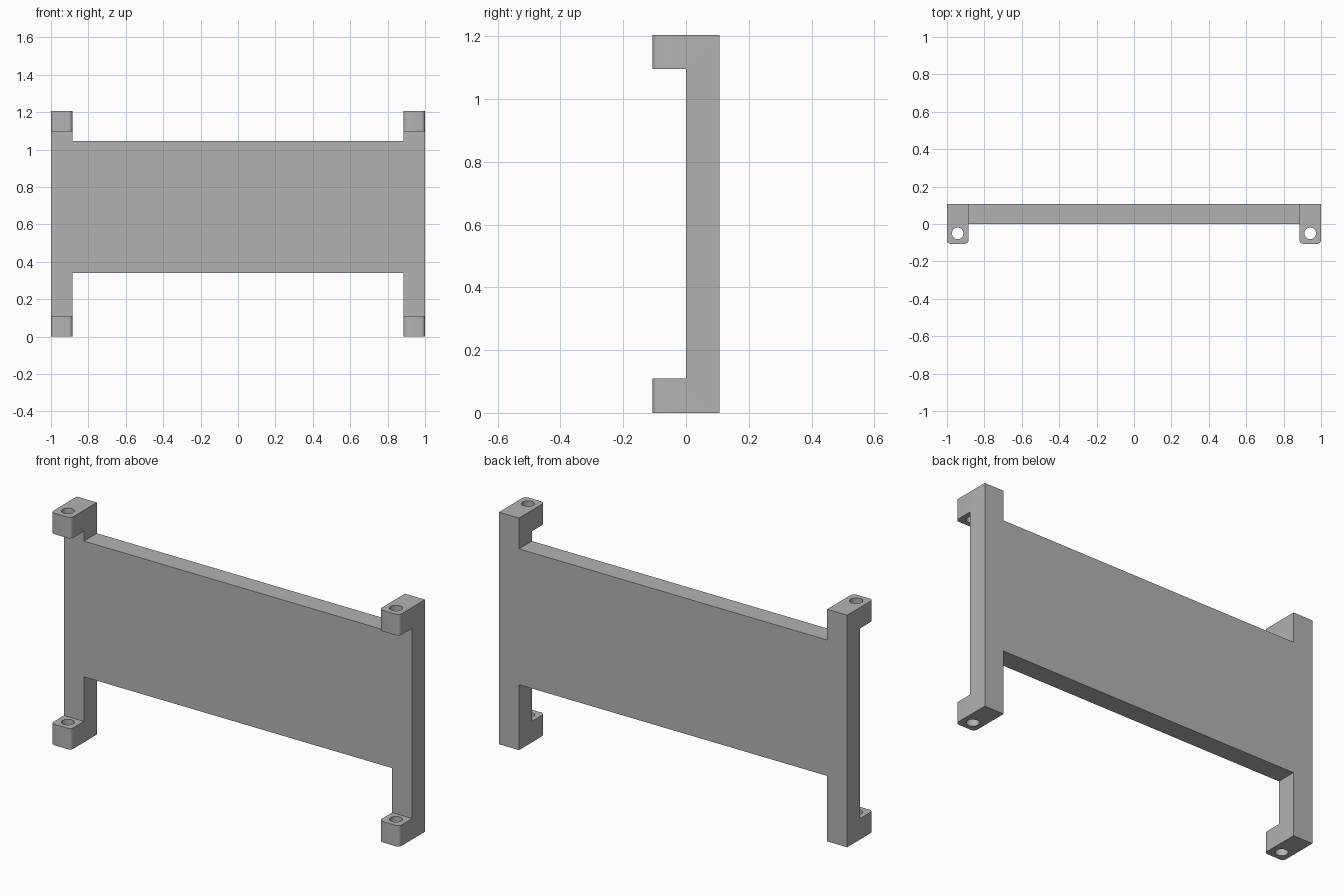
import bpy, bmesh
from mathutils import Matrix

if "Cube" in bpy.data.objects:
    bpy.data.objects.remove(bpy.data.objects["Cube"])

HEIGHT, DEPTH = 1.205, 0.106
INNER_X, LUG_H = 0.885, 0.109
CORNER, BORE_R = 0.02, 0.031

grey = bpy.data.materials.new("Plain grey")
grey.use_nodes = True
colour = (0.45, 0.45, 0.45, 1)
grey.diffuse_color = colour
grey.node_tree.nodes["Principled BSDF"].inputs["Base Color"].default_value = colour


def make_object(name, bm):
    bmesh.ops.recalc_face_normals(bm, faces=bm.faces)
    mesh = bpy.data.meshes.new(name)
    bm.to_mesh(mesh)
    bm.free()
    mesh.materials.append(grey)
    obj = bpy.data.objects.new(name, mesh)
    bpy.context.collection.objects.link(obj)
    return obj


def boolean(target, helper, operation):
    mod = target.modifiers.new(operation.title(), "BOOLEAN")
    mod.operation, mod.solver, mod.object = operation, "EXACT", helper
    bpy.context.view_layer.objects.active = target
    bpy.ops.object.modifier_apply(modifier=mod.name)
    bpy.data.objects.remove(helper)


def post(side):
    """C-shaped side profile pulled across the width of the post."""
    profile = [(DEPTH, 0), (DEPTH, HEIGHT), (-DEPTH, HEIGHT), (-DEPTH, HEIGHT - LUG_H),
               (0, HEIGHT - LUG_H), (0, LUG_H), (-DEPTH, LUG_H), (-DEPTH, 0)]
    bm = bmesh.new()
    face = bm.faces.new([bm.verts.new((side * INNER_X, y, z)) for y, z in profile])
    pulled = bmesh.ops.extrude_face_region(bm, geom=[face])["geom"]
    bmesh.ops.translate(bm, vec=(side * (1 - INNER_X), 0, 0),
                        verts=[v for v in pulled if isinstance(v, bmesh.types.BMVert)])
    # round the upright front corners of both lugs
    corners = [e for e in bm.edges
               if all(v.co.y < -DEPTH + 0.001 for v in e.verts)
               and abs(e.verts[0].co.x - e.verts[1].co.x) < 0.001]
    bmesh.ops.bevel(bm, geom=corners, offset=CORNER, segments=5, profile=0.5, affect="EDGES")
    return make_object("left_post" if side > 0 else "right_post", bm)


# Flat panel between the posts
bm = bmesh.new()
bmesh.ops.create_cube(bm, size=1, matrix=Matrix.Translation((0, DEPTH / 2, 0.6925))
                      @ Matrix.Diagonal((2 * INNER_X, DEPTH, 0.705, 1)))
bracket = make_object("mounting_bracket", bm)

# Posts with lugs, then a vertical bore through each pair of lugs
for side in (-1, 1):
    boolean(bracket, post(side), "UNION")
for side in (-1, 1):
    bm = bmesh.new()
    bmesh.ops.create_cone(bm, cap_ends=True, segments=32, radius1=BORE_R, radius2=BORE_R,
                          depth=2, matrix=Matrix.Translation((side * 0.9425, -0.05, HEIGHT / 2)))
    boolean(bracket, make_object("bore_cutter", bm), "DIFFERENCE")

bracket.select_set(True)
bpy.context.view_layer.objects.active = bracket
bpy.ops.object.shade_smooth_by_angle(angle=0.6)
